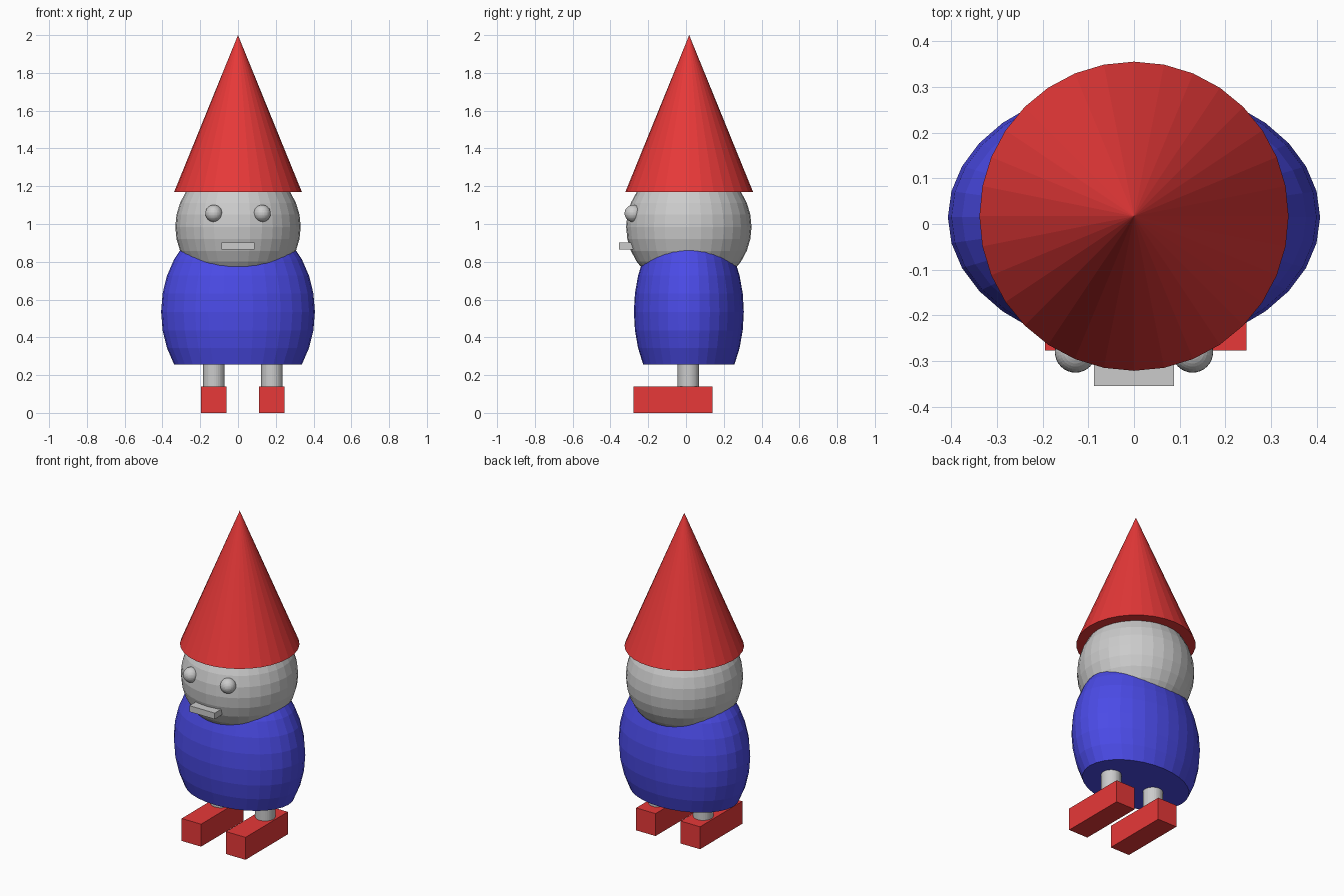
import bpy
import bmesh

if "Cube" in bpy.data.objects:
    bpy.data.objects.remove(bpy.data.objects["Cube"])

CY = 0.015  # depth centre of the figure


def material(name, rgb):
    mat = bpy.data.materials.new(name)
    mat.diffuse_color = (*rgb, 1)
    mat.use_nodes = True
    mat.node_tree.nodes["Principled BSDF"].inputs["Base Color"].default_value = mat.diffuse_color
    return mat


red = material("red", (0.8, 0.04, 0.04))
blue = material("blue", (0.07, 0.07, 0.8))


def finish(name, mat=None):
    obj = bpy.context.object
    obj.name = name
    if mat:
        obj.data.materials.append(mat)
    return obj


def box(name, lo, hi, mat=None):
    bpy.ops.mesh.primitive_cube_add(size=1, location=[(a + b) / 2 for a, b in zip(lo, hi)])
    bpy.context.object.scale = [b - a for a, b in zip(lo, hi)]
    return finish(name, mat)


def ball(name, centre, scale, mat=None):
    bpy.ops.mesh.primitive_uv_sphere_add(segments=32, ring_count=16, radius=1, location=centre)
    bpy.context.object.scale = scale
    return finish(name, mat)


# Pointed hat
bpy.ops.mesh.primitive_cone_add(vertices=32, radius1=0.338, radius2=0, depth=0.83,
                                location=(0, 0.017, 1.585))
finish("hat", red)

# Head
ball("head", (0, CY, 0.985), (0.332, 0.332, 0.332))

# Body: stretched ball with a flat, closed bottom
body = ball("body", (0, CY, 0.535), (0.407, 0.291, 0.5), blue)
bm = bmesh.new()
bm.from_mesh(body.data)
cut = bmesh.ops.bisect_plane(bm, geom=bm.verts[:] + bm.edges[:] + bm.faces[:],
                             plane_co=(0, 0, (0.257 - 0.535) / 0.5),
                             plane_no=(0, 0, -1), clear_outer=True)
rim = [e for e in cut["geom_cut"] if isinstance(e, bmesh.types.BMEdge)]
bmesh.ops.contextual_create(bm, geom=rim)
bmesh.ops.recalc_face_normals(bm, faces=bm.faces[:])
bm.to_mesh(body.data)
bm.free()

# Eyes
for side, x in (("left", -0.128), ("right", 0.128)):
    ball(f"{side}_eye", (x, -0.28, 1.056), (0.045, 0.045, 0.045))

# Mouth
box("mouth", (-0.087, -0.354, 0.864), (0.087, -0.25, 0.902))

# Legs and shoes (the pair sits slightly to one side)
for side, x in (("left", -0.128), ("right", 0.179)):
    bpy.ops.mesh.primitive_cylinder_add(vertices=32, radius=0.057, depth=0.3,
                                        location=(x, 0.013, 0.27))
    finish(f"{side}_leg")
    box(f"{side}_shoe", (x - 0.067, -0.277, 0), (x + 0.067, 0.14, 0.14), red)
